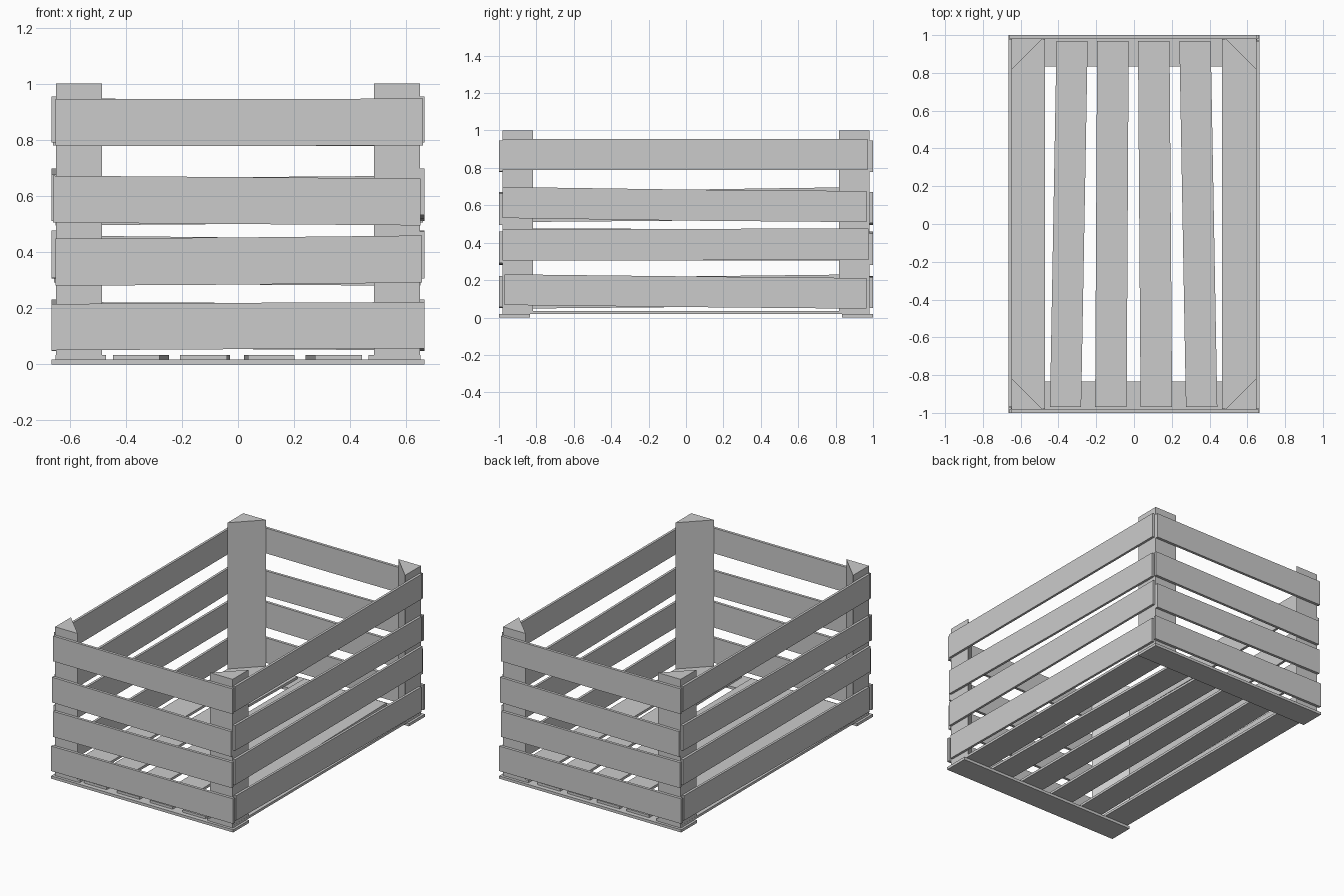
import bpy
from mathutils import Matrix
from math import pi

if "Cube" in bpy.data.objects:
    bpy.data.objects.remove(bpy.data.objects["Cube"])


def mesh_object(name, verts, faces, matrix=Matrix()):
    me = bpy.data.meshes.new(name)
    me.from_pydata([matrix @ v.to_3d() if hasattr(v, "to_3d") else matrix @ Vector(v) for v in verts], [], faces)
    me.update()
    ob = bpy.data.objects.new(name, me)
    bpy.context.collection.objects.link(ob)
    return ob


from mathutils import Vector


def plank(name, stations, t0, t1, place):
    """Board swept through (u, low, high) stations, t0..t1 thick; place maps (u, t, w) to xyz."""
    verts, faces = [], []
    for u, lo, hi in stations:
        verts += [place(u, t0, lo), place(u, t1, lo), place(u, t1, hi), place(u, t0, hi)]
    for s in range(len(stations) - 1):
        a = 4 * s
        for i in range(4):
            j = (i + 1) % 4
            faces.append((a + i, a + 4 + i, a + 4 + j, a + j))
    e = 4 * (len(stations) - 1)
    faces += [(0, 1, 2, 3), (e + 3, e + 2, e + 1, e)]
    ob = mesh_object(name, verts, faces)
    import bmesh
    bm = bmesh.new()
    bm.from_mesh(ob.data)
    bmesh.ops.recalc_face_normals(bm, faces=bm.faces)
    bm.to_mesh(ob.data)
    bm.free()
    return ob


# Slats: start, end, then bottom edge at start / middle / end, and height
end_slats = [(-.665, .665, .05, .054, .057, .165),
             (-.65, .655, .28, .284, .291, .168),
             (-.66, .65, .505, .5, .495, .167),
             (-.65, .66, .779, .778, .78, .167)]
side_slats = [(-.97, .965, .067, .056, .047, .164),
              (-.98, .975, .305, .306, .308, .168),
              (-.98, .965, .532, .518, .51, .166),
              (-.98, .97, .79, .79, .79, .165)]

# Each opposite slat is the same one turned half a circle
for sign, end, side in ((1, "front", "right"), (-1, "back", "left")):
    for i, (a, b, z0, z1, z2, h) in enumerate(end_slats):
        st = [(a, z0, z0 + h), (0, z1, z1 + h), (b, z2, z2 + h)]
        plank(f"{end}_slat_{i + 1}", st, -1.0, -.982,
              lambda u, t, w: (sign * u, sign * t, w))
    for i, (a, b, z0, z1, z2, h) in enumerate(side_slats):
        st = [(a, z0, z0 + h), (0, z1, z1 + h), (b, z2, z2 + h)]
        plank(f"{side}_slat_{i + 1}", st, .649, .665,
              lambda u, t, w: (sign * t, sign * u, w))

# Floor boards: y reach, left edge at front and back, width
floor = [(.98, -.65, -.65, .18), (.97, -.445, -.41, .165), (.97, -.206, -.195, .167),
         (.97, .035, .021, .167), (.97, .275, .24, .166), (.98, .465, .465, .185)]
for i, (r, x0, x1, w) in enumerate(floor):
    plank(f"floor_board_{i + 1}", [(-r, x0, x0 + w), (r, x1, x1 + w)], .018, .034,
          lambda u, t, v: (v, u, t))

# Cross boards under the floor
for name, s in (("front", -1), ("back", 1)):
    plank(f"{name}_base_board", [(-.665, .835, 1), (.665, .835, 1)], 0, .018,
          lambda u, t, v: (u, s * v, t))

# Triangular corner posts
for sx, nx in ((-1, "left"), (1, "right")):
    for sy, ny in ((-1, "front"), (1, "back")):
        tri = [(.649, .982), (.484, .982), (.649, .817)]
        verts = [(sx * x, sy * y, z) for z in (.018, 1) for x, y in tri]
        faces = [(2, 1, 0), (3, 4, 5), (0, 1, 4, 3), (1, 2, 5, 4), (2, 0, 3, 5)]
        if sx * sy < 0:
            faces = [f[::-1] for f in faces]
        mesh_object(f"{ny}_{nx}_post", [Vector(v) for v in verts], faces)
